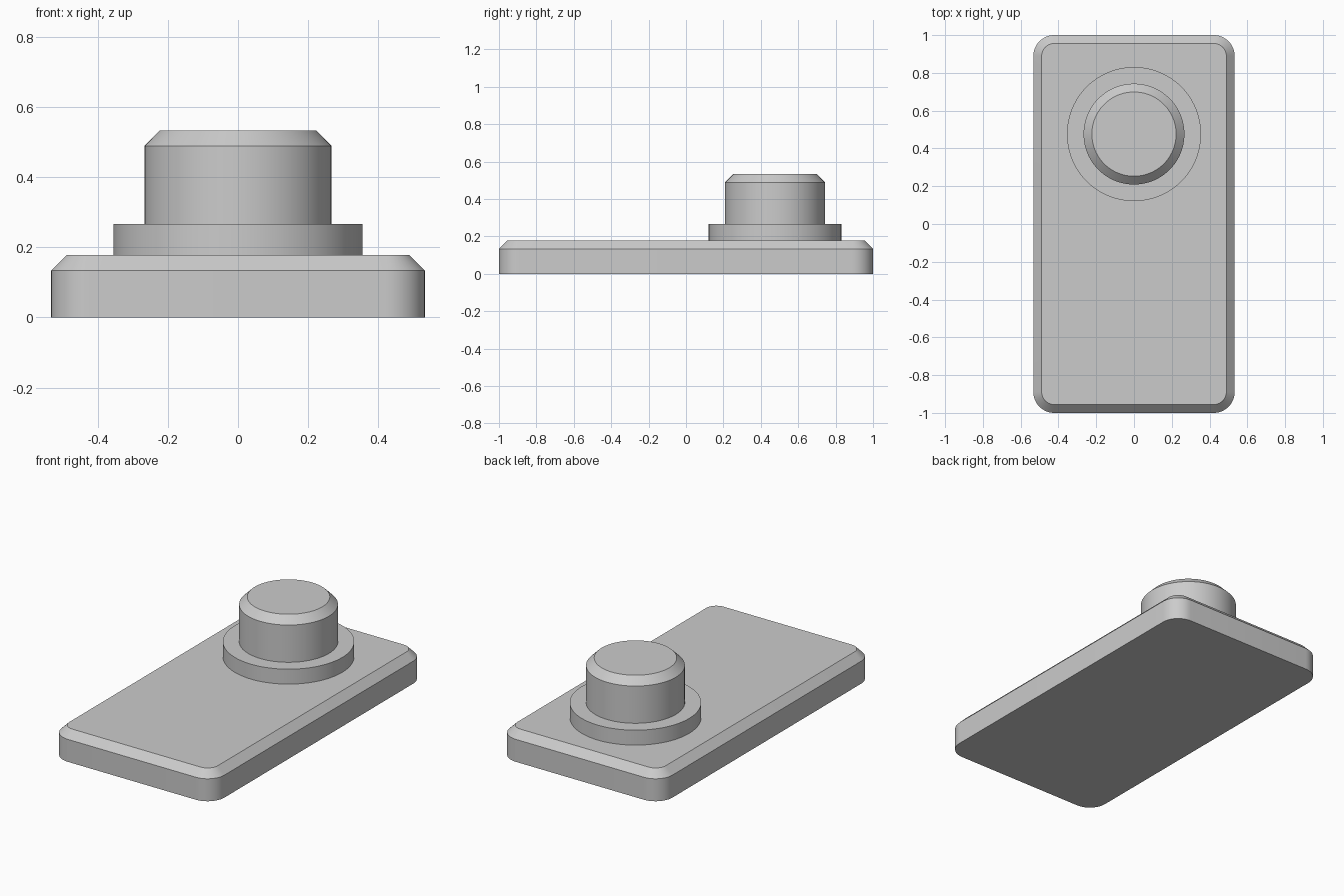
import bpy, bmesh, math

if "Cube" in bpy.data.objects:
    bpy.data.objects.remove(bpy.data.objects["Cube"])

grey = bpy.data.materials.new("light grey")
grey.use_nodes = True
colour = (0.6, 0.6, 0.6, 1)
grey.diffuse_color = colour
grey.node_tree.nodes["Principled BSDF"].inputs["Base Color"].default_value = colour

CHAMFER = 0.044


def rounded_outline(half_x, half_y, radius, steps):
    """Counter-clockwise outline made of four corner arcs."""
    points = []
    for corner, (sx, sy) in enumerate([(1, 1), (-1, 1), (-1, -1), (1, -1)]):
        for i in range(steps + 1):
            a = math.pi / 2 * (corner + i / steps)
            points.append((sx * (half_x - radius) + radius * math.cos(a),
                           sy * (half_y - radius) + radius * math.sin(a)))
    return points


def circle(radius, sides=96):
    return [(radius * math.cos(2 * math.pi * i / sides),
             radius * math.sin(2 * math.pi * i / sides)) for i in range(sides)]


def stack(name, layers, y=0):
    """Closed solid through a list of (outline, height) layers."""
    bm = bmesh.new()
    rings = [[bm.verts.new((px, py, z)) for px, py in outline] for outline, z in layers]
    bm.faces.new(rings[0][::-1])
    bm.faces.new(rings[-1])
    for low, high in zip(rings, rings[1:]):
        for i in range(len(low)):
            j = (i + 1) % len(low)
            bm.faces.new((low[i], low[j], high[j], high[i]))
    mesh = bpy.data.meshes.new(name)
    bm.to_mesh(mesh)
    bm.free()
    mesh.materials.append(grey)
    obj = bpy.data.objects.new(name, mesh)
    obj.location.y = y
    bpy.context.collection.objects.link(obj)
    bpy.ops.object.select_all(action="DESELECT")
    obj.select_set(True)
    bpy.context.view_layer.objects.active = obj
    bpy.ops.object.shade_smooth_by_angle(angle=math.radians(30))
    return obj


# Rounded base plate with a chamfered top edge
half_x, half_y, radius, base_top = 0.533, 1.0, 0.111, 0.178
outer = rounded_outline(half_x, half_y, radius, 12)
inner = rounded_outline(half_x - CHAMFER, half_y - CHAMFER, radius - CHAMFER, 12)
stack("base_plate", [(outer, 0), (outer, base_top - CHAMFER), (inner, base_top)])

# Round collar and chamfered knob near the back
knob_y, collar_top, knob_top, knob_radius = 0.476, 0.267, 0.533, 0.267
stack("collar", [(circle(0.355), base_top), (circle(0.355), collar_top)], knob_y)
stack("knob", [(circle(knob_radius), collar_top),
               (circle(knob_radius), knob_top - CHAMFER),
               (circle(knob_radius - CHAMFER), knob_top)], knob_y)
